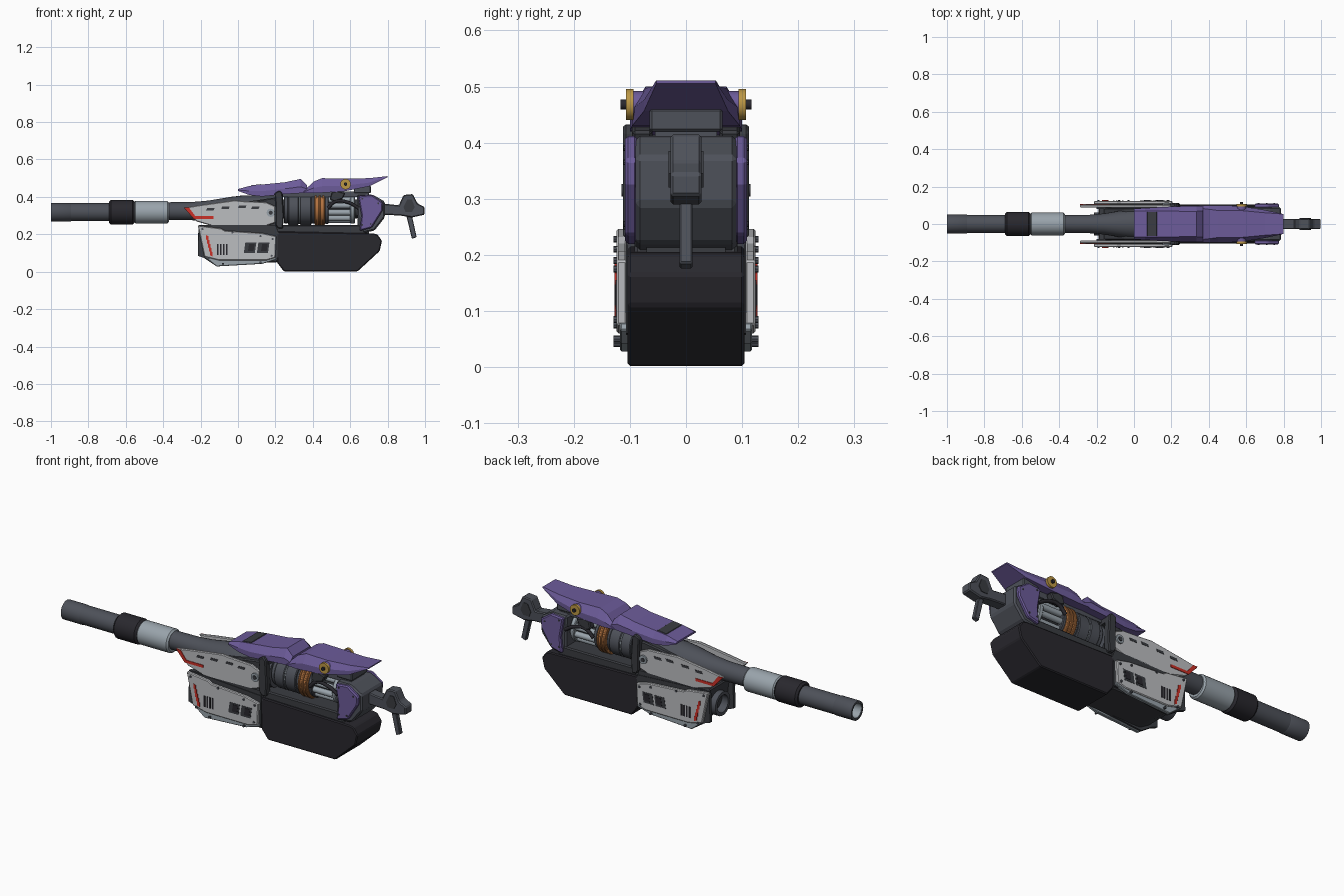
import bpy, bmesh, math
from mathutils import Vector, Matrix

cube = bpy.data.objects.get("Cube")
if cube:
    bpy.data.objects.remove(cube, do_unlink=True)


def material(name, r, g, b):
    m = bpy.data.materials.new(name)
    m.use_nodes = True
    m.diffuse_color = (r, g, b, 1)
    m.node_tree.nodes["Principled BSDF"].inputs["Base Color"].default_value = (r, g, b, 1)
    return m


PURPLE = material("purple", .15, .105, .32)
WHITE = material("light grey", .5, .51, .53)
STEEL = material("pale steel", .32, .37, .41)
GREY = material("dark grey", .075, .082, .1)
CHARCOAL = material("charcoal", .042, .045, .053)
BLACK = material("black", .022, .021, .027)
GOLD = material("gold", .5, .31, .06)
ORANGE = material("copper", .45, .17, .05)
RED = material("red", .6, .03, .02)


def finish(name, bm, mat, bevel=0, smooth=False):
    bmesh.ops.recalc_face_normals(bm, faces=bm.faces)
    me = bpy.data.meshes.new(name)
    bm.to_mesh(me)
    bm.free()
    ob = bpy.data.objects.new(name, me)
    bpy.context.collection.objects.link(ob)
    me.materials.append(mat)
    if bevel:
        mod = ob.modifiers.new("edge", 'BEVEL')
        mod.width, mod.segments = bevel, 1
    if smooth:
        bpy.ops.object.select_all(action='DESELECT')
        ob.select_set(True)
        bpy.context.view_layer.objects.active = ob
        bpy.ops.object.shade_smooth_by_angle(angle=math.radians(35))
    return ob


def prism(name, pts, y0, y1, mat, bevel=0):
    """Side outline (x, z) extruded from y0 to y1."""
    bm = bmesh.new()
    a = [bm.verts.new((x, y0, z)) for x, z in pts]
    b = [bm.verts.new((x, y1, z)) for x, z in pts]
    bm.faces.new(a)
    bm.faces.new(b)
    for i in range(len(a)):
        j = (i + 1) % len(a)
        bm.faces.new((a[i], a[j], b[j], b[i]))
    return finish(name, bm, mat, bevel)


def rect(x0, x1, z0, z1, lean=0):
    return [(x0, z0), (x1, z0), (x1 + lean, z1), (x0 + lean, z1)]


def sides(name, pts, y0, y1, mat, bevel=0):
    """The same plate on the left and the right flank."""
    for s, tag in ((1, "left_"), (-1, "right_")):
        prism(tag + name, pts, s * y0, s * y1, mat, bevel)


def lathe(name, profile, z, mat, n=28):
    """Profile (x, radius) spun round an axis along x; radius 0 closes an end."""
    bm = bmesh.new()
    rings = []
    for x, r in profile:
        rings.append([bm.verts.new((x, r * math.cos(i * math.tau / n), z + r * math.sin(i * math.tau / n)))
                      for i in range(n)])
    for a, b in zip(rings, rings[1:]):
        for i in range(n):
            j = (i + 1) % n
            bm.faces.new((a[i], a[j], b[j], b[i]))
    bmesh.ops.remove_doubles(bm, verts=bm.verts, dist=.0002)
    return finish(name, bm, mat, smooth=True)


def tube(name, x0, x1, r, z, mat, c=.004):
    return lathe(name, [(x0, 0), (x0, r - c), (x0 + c, r), (x1 - c, r), (x1, r - c), (x1, 0)], z, mat)


def pin(name, x, y0, y1, z, r, mat, n=16):
    """Round stud along y on both flanks."""
    for s, tag in ((1, "left_"), (-1, "right_")):
        bm = bmesh.new()
        place = Matrix.Translation((x, s * (y0 + y1) / 2, z)) @ Matrix.Rotation(math.pi / 2, 4, 'X')
        bmesh.ops.create_cone(bm, cap_ends=True, segments=n, radius1=r, radius2=r, depth=y1 - y0, matrix=place)
        finish(tag + name, bm, mat, smooth=True)


def shell(name, stations, mat):
    """Loft of sections (x, top z, top half width, bottom z, bottom half width)."""
    bm = bmesh.new()
    rings = [[bm.verts.new(p) for p in ((x, -wb, zb), (x, -wb, zb + (zt - zb) * .45), (x, -wt, zt),
                                        (x, wt, zt), (x, wb, zb + (zt - zb) * .45), (x, wb, zb))]
             for x, zt, wt, zb, wb in stations]
    for a, b in zip(rings, rings[1:]):
        for i in range(6):
            j = (i + 1) % 6
            bm.faces.new((a[i], a[j], b[j], b[i]))
    bm.faces.new(rings[0])
    bm.faces.new(rings[-1])
    return finish(name, bm, mat)


# Barrel
AX = .318
lathe("muzzle", [(-.92, 0), (-.92, .038), (-1, .04), (-1, .05), (-.895, .05), (-.89, .047), (-.89, 0)], AX, GREY)
lathe("muzzle_liner", [(-.92, .036), (-.998, .037), (-.998, .041), (-.92, .04)], AX, STEEL)
tube("barrel", -.9, -.68, .048, AX, GREY)
tube("barrel_sleeve_black", -.69, -.553, .065, AX, BLACK, .01)
tube("barrel_sleeve_steel", -.555, -.37, .061, AX, STEEL, .008)
lathe("barrel_shroud", [(-.38, 0), (-.38, .047), (-.24, .049), (-.16, .056), (-.04, .076), (.02, .083),
                        (.24, .083), (.24, 0)], AX + .006, GREY)

# Lower housing with its front port
prism("lower_core", [(-.19, .24), (.21, .235), (.21, .05), (-.11, .045), (-.17, .08)], -.1, .1, CHARCOAL, .006)
lathe("front_port", [(-.17, 0), (-.17, .045), (-.215, .045), (-.215, .062), (-.16, .062)], .145, GREY)
sides("frame_plate", [(-.21, .25), (.21, .225), (.21, .06), (-.12, .032), (-.185, .075), (-.215, .085)],
      .09, .107, CHARCOAL)
sides("lower_panel", [(-.215, .247), (-.09, .232), (-.07, .22), (.13, .207), (.205, .19), (.2, .075),
                      (.15, .06), (-.1, .06), (-.18, .08)], .105, .124, WHITE, .004)
sides("lower_panel_skirt", [(-.18, .08), (.2, .08), (.205, .065), (.13, .042), (-.115, .028)], .1, .118, STEEL, .003)
for i in range(4):
    x = -.113 + i * .016
    sides("vent_slot", rect(x, x + .009, .09, .148), .12, .126, BLACK)
for x in (.035, .105):
    sides("window_frame", rect(x - .004, x + .055, .1, .155, .008), .12, .1255, CHARCOAL)
    sides("window_glass", rect(x + .018, x + .048, .11, .147, .006), .12, .127, BLACK)
for i in range(5):
    x, z = -.172 + i * .0055, .172 - i * .021
    sides("red_dash", [(x, z), (x + .014, z - .007), (x + .014, z + .017), (x, z + .024)], .12, .127, RED)
for x, z in ((-.19, .228), (-.155, .075), (-.03, .21), (.12, .19), (.185, .175), (.18, .085), (-.08, .042), (.12, .05)):
    pin("rivet", x, .11, .129, z, .006, GREY, 8)

# Upper receiver
prism("upper_core", [(-.16, .25), (-.05, .36), (.22, .4), (.22, .22), (-.16, .23)], -.085, .085, CHARCOAL, .006)
sides("seam_rail", [(-.2, .25), (.2, .25), (.22, .2), (-.12, .225)], .08, .104, CHARCOAL)
sides("upper_panel", [(-.292, .342), (-.2, .357), (-.02, .382), (.03, .378), (.15, .372), (.2, .35), (.2, .262),
                      (.15, .245), (-.12, .24), (-.22, .268)], .088, .104, WHITE, .004)
sides("red_stripe", [(-.288, .342), (-.262, .342), (-.228, .297), (-.13, .297), (-.13, .283), (-.237, .283)],
      .1, .107, RED)
for x, z in ((-.17, .328), (-.09, .335), (0, .34), (.07, .335)):
    sides("panel_slot", rect(x, x + .04, z, z + .013, .005), .1, .1055, CHARCOAL)
pin("panel_bolt", .175, .1, .112, .315, .022, STEEL)
pin("panel_bolt_core", .175, .1, .115, .315, .011, CHARCOAL)

# Clamp bracket
sides("clamp", [(.2, .25), (.215, .23), (.24, .23), (.245, .3), (.238, .42), (.222, .435), (.195, .42), (.2, .37)],
      .075, .112, CHARCOAL, .005)
prism("clamp_bridge", rect(.2, .24, .39, .425), -.09, .09, CHARCOAL)

# Power drum, copper coil and piston cage
DZ = .335
tube("drum_core", .23, .64, .05, DZ, CHARCOAL)
for x0, x1, r in ((.245, .268, .076), (.268, .325, .085), (.331, .392, .085), (.392, .41, .078)):
    tube("drum_band", x0, x1, r, DZ, GREY)
tube("drum_collar", .322, .334, .079, DZ, STEEL, .001)
tube("copper_coil", .41, .465, .085, DZ, ORANGE)
for x in (.416, .436, .456):
    tube("copper_rib", x - .005, x + .005, .091, DZ, ORANGE, .002)
tube("cage_front_ring", .465, .485, .08, DZ, GREY)
tube("cage_rear_ring", .6, .625, .078, DZ, STEEL)
for i in range(10):
    a = math.tau * (i + .5) / 10
    rod = tube("cage_rod", .48, .61, .015, 0, STEEL)
    rod.location = (0, .06 * math.cos(a), DZ + .06 * math.sin(a))
prism("lower_deck", [(.2, .25), (.66, .25), (.69, .19), (.2, .19)], -.092, .092, CHARCOAL, .006)
prism("top_spine", rect(.2, .7, .4, .43), -.055, .055, GREY)
sides("hose_block", [(.49, .385), (.515, .375), (.56, .39), (.575, .42), (.53, .432), (.5, .425)],
      .06, .096, CHARCOAL, .005)
for s, tag in ((1, "left_"), (-1, "right_")):
    cu = bpy.data.curves.new(tag + "hose", 'CURVE')
    cu.dimensions, cu.bevel_depth, cu.bevel_resolution = '3D', .009, 2
    sp = cu.splines.new('BEZIER')
    path = ((.48, .34), (.52, .375), (.59, .37), (.645, .34))
    sp.bezier_points.add(len(path) - 1)
    for p, (x, z) in zip(sp.bezier_points, path):
        p.co = Vector((x, s * .088, z))
        p.handle_left_type = p.handle_right_type = 'AUTO'
    cu.materials.append(BLACK)
    bpy.context.collection.objects.link(bpy.data.objects.new(tag + "hose", cu))

# Magazine
prism("magazine", [(.205, .215), (.235, .215), (.72, .205), (.745, .2), (.77, .165), (.757, .11), (.64, .002),
                   (.245, .002), (.208, .05)], -.104, .104, BLACK, .005)
prism("magazine_lid", rect(.23, .7, .19, .222), -.07, .07, CHARCOAL)

# Rear block with purple cheeks
prism("rear_block", [(.635, .41), (.72, .412), (.785, .375), (.785, .29), (.73, .22), (.64, .2)],
      -.09, .09, GREY, .008)
sides("rear_cheek", [(.642, .405), (.715, .412), (.775, .37), (.772, .325), (.715, .235), (.65, .218), (.66, .3)],
      .086, .109, PURPLE, .006)
for x, z in ((.665, .39), (.665, .25), (.71, .255), (.75, .365)):
    pin("cheek_rivet", x, .1, .111, z, .005, CHARCOAL, 8)

# Rear handle and lever
prism("handle", [(.77, .365), (.86, .355), (.885, .41), (.935, .415), (.96, .365), (.998, .345), (.998, .305),
                 (.93, .29), (.87, .3), (.77, .305)], -.028, .028, GREY, .005)
prism("handle_inset", [(.885, .345), (.905, .385), (.93, .385), (.945, .345), (.93, .32), (.895, .32)],
      -.031, .031, CHARCOAL)
prism("lever", [(.9, .3), (.93, .3), (.955, .185), (.93, .175)], -.012, .012, GREY, .003)

# Purple top armour
shell("front_fairing", [(0, .442, .07, .432, .083), (.06, .458, .07, .41, .085), (.13, .466, .07, .402, .09),
                        (.25, .478, .068, .415, .095), (.335, .496, .068, .42, .095),
                        (.37, .462, .07, .425, .095)], PURPLE)
shell("rear_fairing", [(.35, .43, .085, .422, .098), (.405, .482, .078, .42, .1), (.45, .5, .072, .422, .1),
                       (.57, .497, .072, .43, .096), (.7, .5, .06, .456, .075), (.8, .511, .053, .505, .053)], PURPLE)
vent = prism("fairing_vent", rect(-.027, .027, 0, .008), -.065, .065, CHARCOAL, .002)
vent.location, vent.rotation_euler = (.097, 0, .457), (0, -.12, 0)
prism("fairing_strut", rect(.62, .71, .42, .46), -.065, .065, GREY, .004)

# Gold pivots
pin("pivot_boss", .575, .06, .096, .468, .024, PURPLE)
pin("pivot_gold", .575, .094, .107, .468, .028, GOLD, 20)
pin("pivot_core", .575, .1, .117, .468, .009, BLACK, 12)
